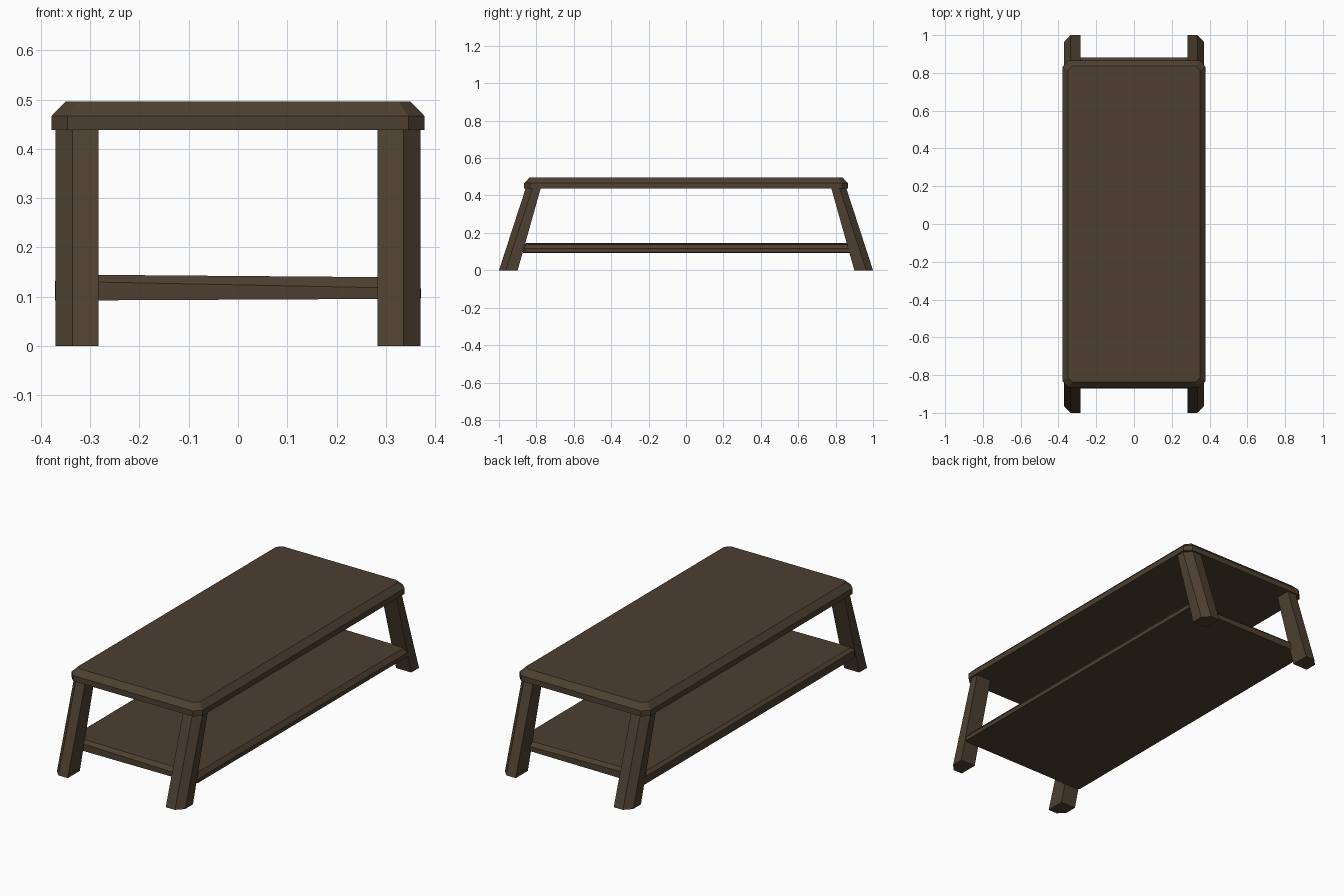
import bpy, bmesh

if "Cube" in bpy.data.objects:
    bpy.data.objects.remove(bpy.data.objects["Cube"])

wood = bpy.data.materials.new("dark_wood")
wood.diffuse_color = (0.075, 0.05, 0.03, 1)
wood.use_nodes = True
wood.node_tree.nodes["Principled BSDF"].inputs["Base Color"].default_value = wood.diffuse_color


def loft(name, rings):
    """Solid through stacked rings of points, capped at both ends."""
    bm = bmesh.new()
    loops = [[bm.verts.new(p) for p in ring] for ring in rings]
    n = len(loops[0])
    for a, b in zip(loops, loops[1:]):
        for i in range(n):
            j = (i + 1) % n
            bm.faces.new((a[i], a[j], b[j], b[i]))
    bm.faces.new(loops[0])
    bm.faces.new(loops[-1])
    bmesh.ops.recalc_face_normals(bm, faces=bm.faces)
    me = bpy.data.meshes.new(name)
    bm.to_mesh(me)
    bm.free()
    me.materials.append(wood)
    ob = bpy.data.objects.new(name, me)
    bpy.context.collection.objects.link(ob)


def octagon(x, y, cut, z, tilt=0.0, cy=0.0):
    """Rectangle with clipped corners; tilt slopes it along x."""
    pts = [(x, -y + cut), (x, y - cut), (x - cut, y), (-x + cut, y),
           (-x, y - cut), (-x, -y + cut), (-x + cut, -y), (x - cut, -y)]
    return [(px, py + cy, z + tilt * px) for px, py in pts]


# table top with chamfered rim
loft("table_top", [octagon(0.378, 0.865, 0.032, 0.438),
                   octagon(0.378, 0.865, 0.032, 0.467),
                   octagon(0.350, 0.837, 0.024, 0.496)])

# lower shelf, slightly warped
loft("shelf", [octagon(0.371, 0.876, 0.01, 0.094, 0.005, 0.005),
               octagon(0.371, 0.876, 0.01, 0.124, -0.02, 0.005),
               octagon(0.354, 0.859, 0.01, 0.142, -0.008, 0.005)])

# splayed legs with a clipped outer corner
for sx, side in ((-1, "left"), (1, "right")):
    for sy, end in ((-1, "front"), (1, "back")):
        rings = []
        for z, outer, inner in ((0, 1.0, 0.90), (0.445, 0.855, 0.775)):
            pts = [(0.283, inner), (0.37, inner), (0.37, outer - 0.036),
                   (0.336, outer), (0.283, outer)]
            rings.append([(sx * x, sy * y, z) for x, y in pts])
        loft(f"{end}_{side}_leg", rings)
